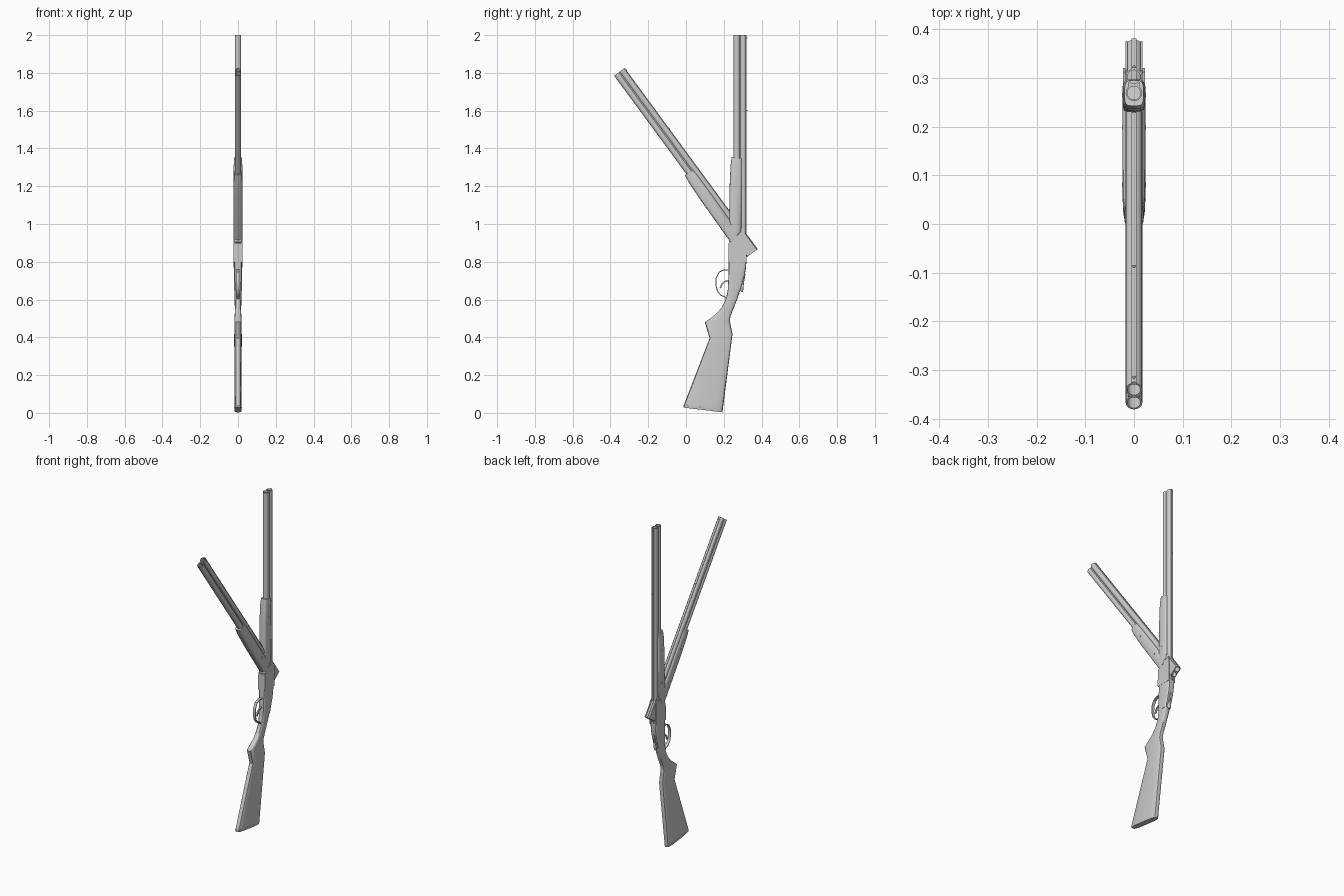
import bpy, bmesh, math
from mathutils import Matrix, Vector

old = bpy.data.objects.get("Cube")
if old:
    bpy.data.objects.remove(old, do_unlink=True)

grey = bpy.data.materials.new("plain_grey")
grey.use_nodes = True
COLOUR = (0.6, 0.6, 0.6, 1)
grey.diffuse_color = COLOUR
grey.node_tree.nodes["Principled BSDF"].inputs["Base Color"].default_value = COLOUR


def finish(name, bm, smooth=True):
    bmesh.ops.recalc_face_normals(bm, faces=bm.faces[:])
    me = bpy.data.meshes.new(name)
    bm.to_mesh(me)
    bm.free()
    me.materials.append(grey)
    ob = bpy.data.objects.new(name, me)
    bpy.context.collection.objects.link(ob)
    if smooth:
        bpy.ops.object.select_all(action='DESELECT')
        ob.select_set(True)
        bpy.context.view_layer.objects.active = ob
        bpy.ops.object.shade_smooth_by_angle(angle=math.radians(35))
    return ob


def loft(name, stations, power=0.55, n=16):
    """Rounded sections; each station is front y, z, back y, z, half width."""
    bm = bmesh.new()
    rings = []
    for yf, zf, yb, zb, w in stations:
        ring = []
        for i in range(n):
            a = 2 * math.pi * i / n
            c, s = math.cos(a), math.sin(a)
            u = math.copysign(abs(c) ** power, c) / 2 + 0.5
            x = math.copysign(abs(s) ** power, s) * w
            ring.append(bm.verts.new((x, yf + (yb - yf) * u, zf + (zb - zf) * u)))
        rings.append(ring)
    for a, b in zip(rings, rings[1:]):
        for i in range(n):
            j = (i + 1) % n
            bm.faces.new((a[i], a[j], b[j], b[i]))
    bm.faces.new(rings[0])
    bm.faces.new(rings[-1])
    return finish(name, bm)


def plate(name, outline, x0, x1, mirror=False):
    """Side outline in y, z given thickness along x."""
    bm = bmesh.new()
    for sign in ((1, -1) if mirror else (1,)):
        face = bm.faces.new([bm.verts.new((sign * x0, y, z)) for y, z in outline])
        new = bmesh.ops.extrude_face_region(bm, geom=[face])["geom"]
        verts = [v for v in new if isinstance(v, bmesh.types.BMVert)]
        bmesh.ops.translate(bm, verts=verts, vec=(sign * (x1 - x0), 0, 0))
    return finish(name, bm, False)


def rect(y0, y1, z0, z1):
    return [(y0, z0), (y1, z0), (y1, z1), (y0, z1)]


def tube(name, y, z0, z1, outer, inner, n=20):
    """Hollow barrel along z."""
    bm = bmesh.new()
    loops = []
    for r, z in ((outer, z0), (outer, z1), (inner, z1), (inner, z0)):
        loops.append([bm.verts.new((r * math.cos(2 * math.pi * i / n),
                                    y + r * math.sin(2 * math.pi * i / n), z)) for i in range(n)])
    for k in range(4):
        a, b = loops[k], loops[(k + 1) % 4]
        for i in range(n):
            j = (i + 1) % n
            bm.faces.new((a[i], a[j], b[j], b[i]))
    return finish(name, bm)


def strap(name, path, half, thick):
    """Bent metal strip following a path in y, z."""
    pts = [Vector((0, y, z)) for y, z in path]
    bm = bmesh.new()
    rings = []
    for i, p in enumerate(pts):
        t = (pts[min(i + 1, len(pts) - 1)] - pts[max(i - 1, 0)]).normalized()
        side = Vector((0, -t.z, t.y)) * thick / 2
        rings.append([bm.verts.new(p + side * s + Vector((x * half, 0, 0)))
                      for x, s in ((-1, -1), (1, -1), (1, 1), (-1, 1))])
    for a, b in zip(rings, rings[1:]):
        for i in range(4):
            j = (i + 1) % 4
            bm.faces.new((a[i], a[j], b[j], b[i]))
    bm.faces.new(rings[0])
    bm.faces.new(rings[-1])
    return finish(name, bm)


def pin(name, y, z, r, half):
    bm = bmesh.new()
    bmesh.ops.create_cone(bm, cap_ends=True, segments=16, radius1=r, radius2=r, depth=half * 2,
                          matrix=Matrix.Translation((0, y, z)) @ Matrix.Rotation(math.pi / 2, 4, 'Y'))
    return finish(name, bm)


# Stock, butt pad and rear of the receiver
loft("butt_pad", [(-.013, .028, .193, .003, .018), (-.012, .043, .195, .018, .02)])
loft("stock", [(-.011, .043, .195, .018, .019), (.125, .395, .246, .416, .02),
               (.10, .48, .232, .487, .019), (.135, .505, .236, .512, .018),
               (.165, .53, .243, .532, .017), (.19, .56, .255, .56, .017),
               (.212, .605, .272, .605, .018), (.221, .65, .288, .65, .02)])
loft("receiver", [(.221, .65, .288, .65, .0205), (.225, .73, .311, .73, .022),
                  (.226, .77, .318, .77, .0225), (.226, .81, .32, .81, .0225)], 0.4)

# Fork of the receiver that holds the barrels
plate("receiver_walls", [(.226, .80), (.32, .80), (.32, .93), (.312, .945), (.27, .94), (.228, .90)],
      .0172, .0225, True)
plate("receiver_floor", rect(.226, .25, .80, .90), -.0175, .0175)
pin("hinge_pin", .265, .928, .009, .0235)

# Trigger group and opening lever
strap("trigger_guard", [(.226, .755), (.20, .757), (.175, .745), (.160, .715), (.158, .68),
                        (.166, .645), (.185, .622), (.205, .615), (.216, .60)], .008, .005)
strap("trigger", [(.228, .70), (.205, .695), (.19, .682), (.182, .66)], .004, .008)
loft("top_lever", [(.292, .64, .302, .64, .008), (.285, .66, .304, .66, .009),
                   (.295, .69, .307, .69, .005), (.30, .735, .315, .735, .006)])

# Barrel assembly in the closed position
barrels = [
    tube("lower_barrel", .269, .81, 2, .017, .0135),
    tube("upper_barrel", .302, .81, 2, .017, .0135),
    plate("joining_rib", rect(.2825, .2885, .81, 1.998), -.012, .012),
    plate("sight_rib", rect(.3165, .3215, .81, 2), -.005, .005),
    plate("breech_sides", rect(.256, .316, .81, .95), .0137, .017, True),
    loft("forend", [(.228, .905, .27, .935, .0225), (.227, .96, .294, .96, .024),
                    (.231, 1.20, .296, 1.20, .024), (.236, 1.31, .297, 1.31, .023),
                    (.242, 1.355, .295, 1.345, .0195)], 0.5),
    pin("forend_front_pin", .265, 1.24, .005, .0248),
    pin("forend_rear_pin", .265, 1.04, .005, .0248),
]
for label, z in (("front_bead", 1.985), ("middle_bead", 1.6)):
    bm = bmesh.new()
    bmesh.ops.create_uvsphere(bm, u_segments=10, v_segments=6, radius=.003,
                              matrix=Matrix.Translation((0, .3225, z)))
    barrels.append(finish(label, bm))

# Second copy of the barrel assembly, swung open about the hinge
swing = (Matrix.Translation((0, .379, .866)) @ Matrix.Rotation(math.radians(36.3), 4, 'X')
         @ Matrix.Translation((0, -.32, -.81)))
for ob in barrels:
    twin = ob.copy()
    twin.name = "open_" + ob.name
    twin.matrix_world = swing @ ob.matrix_world
    bpy.context.collection.objects.link(twin)
